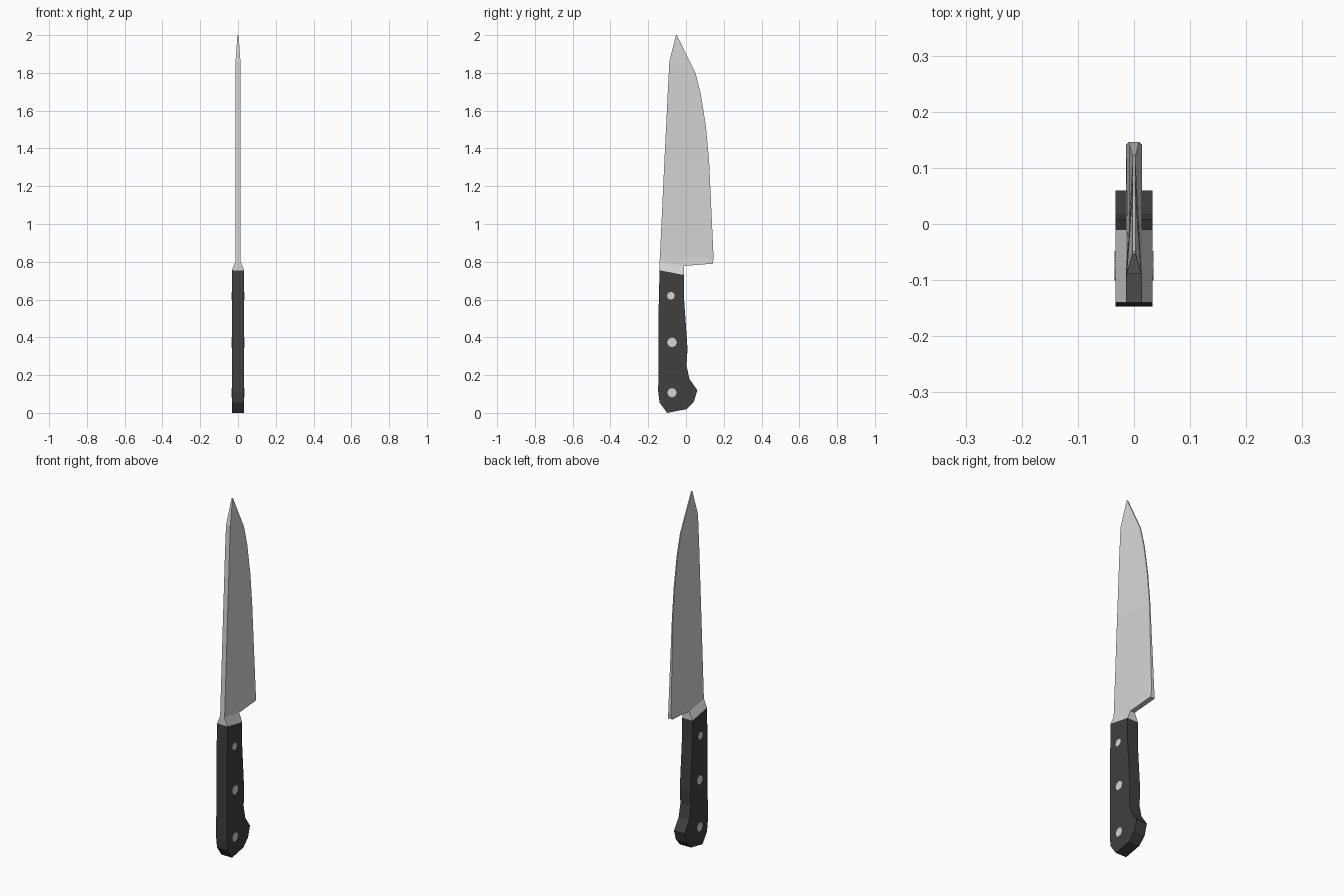
import bpy, bmesh, math

if "Cube" in bpy.data.objects:
    bpy.data.objects.remove(bpy.data.objects["Cube"])


def material(name, rgb):
    m = bpy.data.materials.new(name)
    m.diffuse_color = (*rgb, 1)
    m.use_nodes = True
    m.node_tree.nodes["Principled BSDF"].inputs["Base Color"].default_value = m.diffuse_color
    return m


steel = material("steel grey", (0.66, 0.66, 0.66))
black = material("handle black", (0.05, 0.05, 0.05))


def loft(name, rings, mat):
    """Skin a stack of equally sized closed rings and cap both ends."""
    bm = bmesh.new()
    vs = [[bm.verts.new(p) for p in ring] for ring in rings]
    n = len(rings[0])
    for a, b in zip(vs, vs[1:]):
        for i in range(n):
            j = (i + 1) % n
            bm.faces.new((a[i], a[j], b[j], b[i]))
    bm.faces.new(vs[0])
    bm.faces.new(vs[-1])
    bmesh.ops.recalc_face_normals(bm, faces=bm.faces)
    me = bpy.data.meshes.new(name)
    bm.to_mesh(me)
    bm.free()
    me.materials.append(mat)
    ob = bpy.data.objects.new(name, me)
    bpy.context.collection.objects.link(ob)
    return ob


def both_sides(section):
    """Mirror a (y, z, half thickness) line across x = 0 into a ring."""
    return ([(t, y, z) for y, z, t in section] +
            [(-t, y, z) for y, z, t in reversed(section)])


# Handle: outline extruded across x
outline = [(-0.14, 0.755), (-0.01, 0.73), (-0.01, 0.60), (0.008, 0.34),
           (0.003, 0.25), (0.018, 0.18), (0.06, 0.12), (0.042, 0.06),
           (0.003, 0.02), (-0.10, 0.0), (-0.14, 0.055), (-0.147, 0.11),
           (-0.146, 0.50)]
loft("handle", [[(x, y, z) for y, z in outline] for x in (-0.033, 0.033)], black)

# Bolster: tapers from handle thickness to blade thickness
loft("bolster", [both_sides([(-0.14, 0.755, 0.033), (-0.01, 0.73, 0.033)]),
                 both_sides([(-0.14, 0.80, 0.014), (-0.01, 0.778, 0.014)])], steel)

# Blade: (spine, cutting edge) stations from heel to tip
stations = [((-0.138, 0.83, 0.014), (0.146, 0.82, 0.009)),
            ((-0.114, 1.34, 0.014), (0.122, 1.34, 0.003)),
            ((-0.105, 1.52, 0.014), (0.105, 1.52, 0.003)),
            ((-0.097, 1.69, 0.014), (0.078, 1.69, 0.003)),
            ((-0.088, 1.86, 0.013), (0.05, 1.80, 0.003)),
            ((-0.053, 2.0, 0.003), (-0.049, 2.0, 0.003))]
rings = [both_sides([(-0.14, 0.80, 0.014), (-0.01, 0.778, 0.014), (0.142, 0.79, 0.014)])]
for s, e in stations:
    mid = tuple(a + (b - a) * 0.46 for a, b in zip(s, e))
    rings.append(both_sides([s, mid, e]))
loft("blade", rings, steel)

# Rivets: pins through the handle, just proud of both sides
for i, (y, z, r) in enumerate([(-0.08, 0.62, 0.021), (-0.074, 0.373, 0.026), (-0.074, 0.107, 0.025)]):
    pin = [[(x, y + r * math.cos(k * math.pi / 4), z + r * math.sin(k * math.pi / 4))
            for k in range(8)] for x in (-0.0345, 0.0345)]
    loft(f"rivet_{i + 1}", pin, steel)
